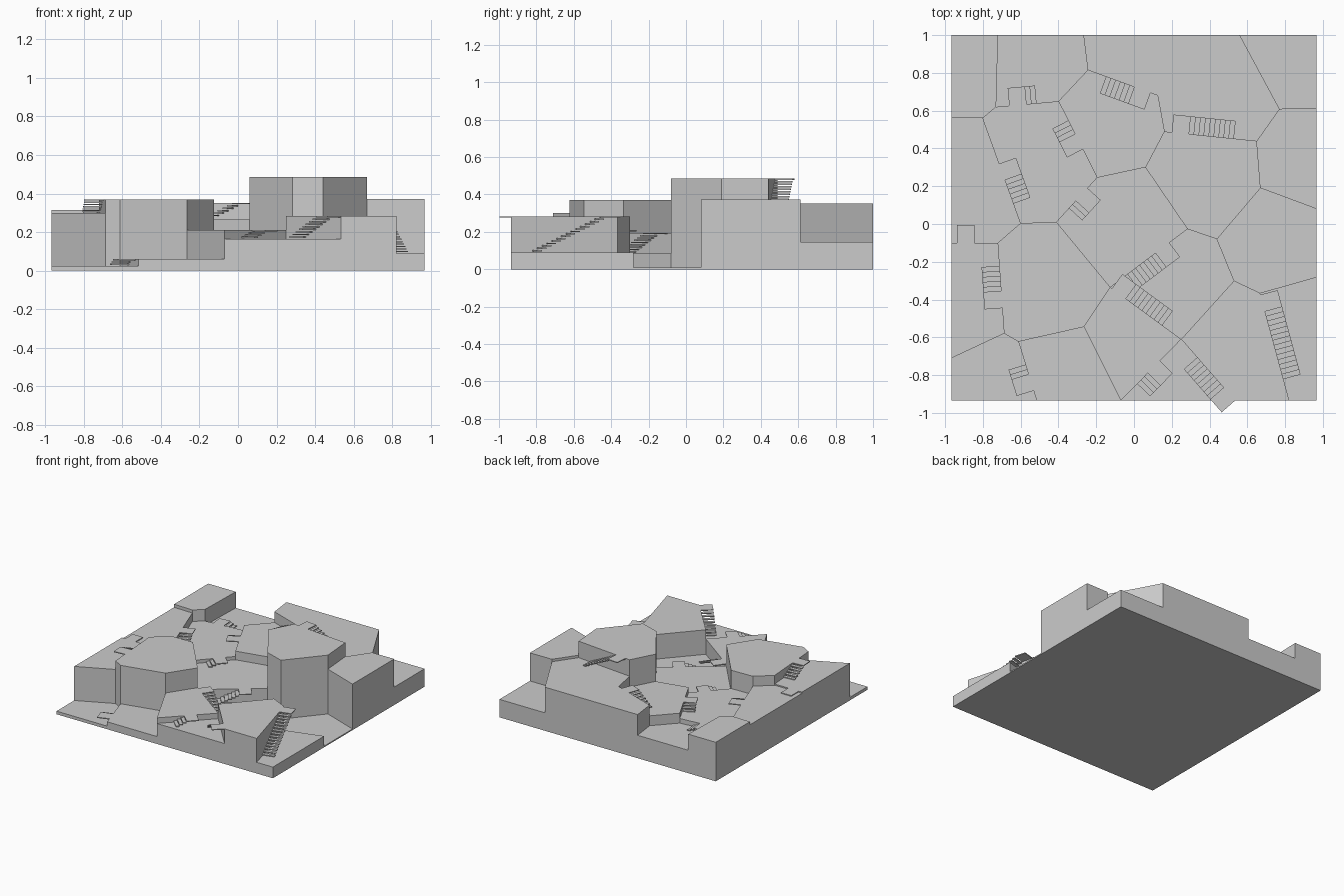
import bpy, bmesh
from mathutils import Vector

if "Cube" in bpy.data.objects:
    bpy.data.objects.remove(bpy.data.objects["Cube"])

LO, HI, FRONT, BACK = -0.966, 0.966, -0.935, 1.0

# Corner points of the plateau map (upper case = inside, lower case = on the border)
PTS = dict(
    A=(-.80, .56), B=(-.73, .62), C=(-.40, .65), D=(-.245, .815), Y=(.125, .68),
    E=(-.195, .245), F=(.16, .49), G=(.06, .30), H=(.65, .44), I=(.77, .61),
    J=(.67, .19), K=(.44, -.08), L=(.283, -.027), M=(.53, -.30), N=(.667, -.365),
    P=(.25, -.61), Q=(-.125, -.335), R=(-.41, .01), S=(-.60, .005), T=(-.722, -.10),
    U=(-.688, -.58), V=(-.612, -.623), W=(-.265, -.545),
    a=(LO, .565), b=(LO, -.10), c=(LO, -.71), d=(LO, FRONT),
    e=(-.515, FRONT), f=(-.07, FRONT), g=(.535, FRONT), h=(.822, FRONT), i=(HI, FRONT),
    j=(HI, -.28), k=(HI, .08), l=(HI, .612), m=(HI, BACK),
    n=(.56, BACK), o=(-.268, BACK), p=(-.72, BACK), q=(LO, BACK))

# Plateau name: outline, height
CELLS = {
    "back_left_corner": ("aABpq", .315),
    "back_left": ("BCDop", .185),
    "back_middle": ("DYFHIno", .352),
    "back_right_corner": ("Ilmn", .145),
    "right_back": ("HJklI", .372),
    "right_middle": ("JKMNjk", .01),
    "front_right_corner": ("Nhij", .09),
    "front_right": ("MPghN", .283),
    "front_wedge": ("Pfg", .165),
    "front_middle": ("WQPf", .21),
    "front_left": ("VWfe", .06),
    "front_left_corner": ("Ucde" "V", .025),
    "left_front": ("TUcb", .30),
    "left_middle": ("ASTba", .29),
    "inner_left_front": ("SRQWVUT", .37),
    "centre": ("REGLQ", .195),
    "inner_left_back": ("ABCERS", .222),
    "inner_back": ("CDYFGE", .265),
    "tower": ("FHJKLG", .485),
    "inner_right": ("LKMPQ", .085),
}

# Stairs: upper plateau, lower plateau, edge walked downhill, start offset.
# Every flight lies on the left of its edge.
STAIRS = [
    ("inner_left_back", "back_left", "BC", .07),
    ("left_middle", "inner_left_back", "AS", .256),
    ("inner_back", "inner_left_back", "EC", .168),
    ("back_middle", "inner_back", "YD", .04),
    ("tower", "back_middle", "FH", .04),
    ("inner_left_back", "centre", "ER", .075),
    ("inner_left_front", "left_front", "UT", .135),
    ("left_front", "left_middle", "bT", .03),
    ("front_left", "front_left_corner", "eV", .055),
    ("front_middle", "front_wedge", "Pf", .16),
    ("front_right", "front_wedge", "gP", 0),
    ("front_right", "front_right_corner", "Nh", .01),
    ("front_middle", "inner_right", "QP", .01),
    ("centre", "inner_right", "LQ", .12),
]
WIDTH, LANDING, TREAD, RISE, THICK = .094, .092, .0265, .0134, .007


def prism(bm, outline, z0, z1):
    face = bm.faces.new([bm.verts.new((x, y, z0)) for x, y in outline])
    ext = bmesh.ops.extrude_face_region(bm, geom=[face], use_keep_orig=True)
    for v in ext["geom"]:
        if isinstance(v, bmesh.types.BMVert):
            v.co.z = z1


def finish(bm, name):
    bmesh.ops.recalc_face_normals(bm, faces=bm.faces)
    me = bpy.data.meshes.new(name)
    bm.to_mesh(me)
    bm.free()
    bpy.context.collection.objects.link(bpy.data.objects.new(name, me))


# Plateaus
for name, (outline, top) in CELLS.items():
    bm = bmesh.new()
    prism(bm, [PTS[ch] for ch in outline], 0, top)
    finish(bm, "plateau_" + name)

# Stair flights: a thin landing slab followed by floating treads
for num, (upper, lower, (s, t), offset) in enumerate(STAIRS, 1):
    top, low = CELLS[upper][1], CELLS[lower][1]
    start = Vector(PTS[s])
    along = (Vector(PTS[t]) - start).normalized()
    side = Vector((-along.y, along.x)) * WIDTH
    bm = bmesh.new()

    def slab(u0, u1, z):
        p0, p1 = start + along * u0, start + along * u1
        prism(bm, [p0, p1, p1 + side, p0 + side], z - THICK, z)

    slab(offset, offset + LANDING, top)
    count = int((top - low) / RISE)
    for i in range(count):
        u = offset + LANDING + i * TREAD
        slab(u, u + TREAD, top - (i + 1) * (top - low) / (count + 1))
    finish(bm, f"stairs_{num}")
